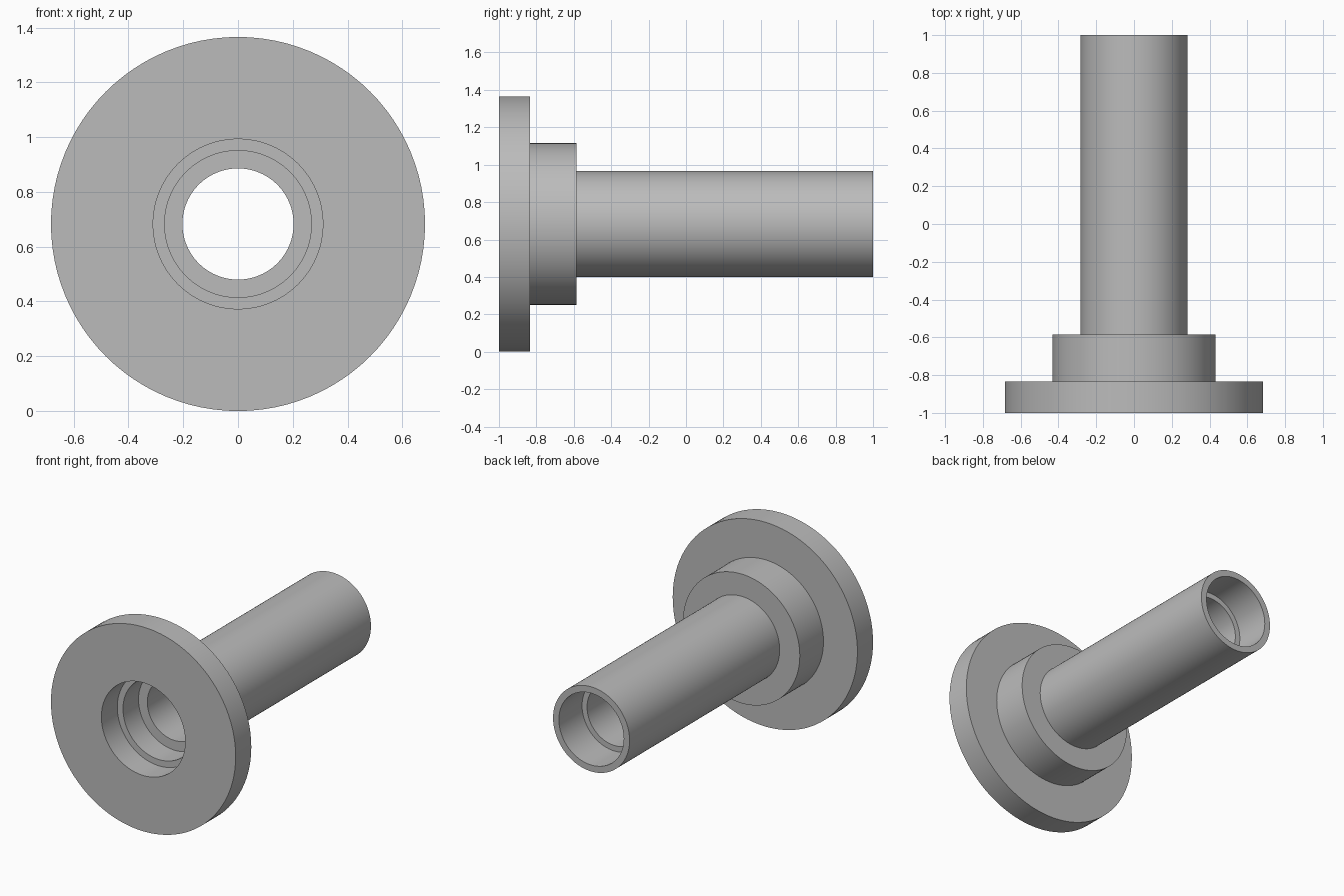
import bpy, bmesh, math
from mathutils import Matrix, Vector

cube = bpy.data.objects.get("Cube")
if cube:
    bpy.data.objects.remove(cube, do_unlink=True)

SEGMENTS = 96
AXIS_HEIGHT = 0.683

grey = bpy.data.materials.new("plain grey")
grey.use_nodes = True
grey.diffuse_color = (0.5, 0.5, 0.5, 1)
grey.node_tree.nodes["Principled BSDF"].inputs["Base Color"].default_value = (0.5, 0.5, 0.5, 1)


def lathe(name, profile):
    """Revolve a closed (radius, y) profile about the horizontal axis."""
    bm = bmesh.new()
    rings = []
    for i in range(SEGMENTS):
        turn = Matrix.Rotation(math.tau * i / SEGMENTS, 3, 'Y')
        rings.append([bm.verts.new(turn @ Vector((0, y, r))) for r, y in profile])
    count = len(profile)
    for i, ring in enumerate(rings):
        following = rings[(i + 1) % SEGMENTS]
        for j in range(count):
            k = (j + 1) % count
            bm.faces.new((ring[j], ring[k], following[k], following[j]))
    bmesh.ops.recalc_face_normals(bm, faces=bm.faces)
    mesh = bpy.data.meshes.new(name)
    bm.to_mesh(mesh)
    bm.free()
    mesh.materials.append(grey)
    obj = bpy.data.objects.new(name, mesh)
    bpy.context.collection.objects.link(obj)
    obj.location.z = AXIS_HEIGHT
    bpy.ops.object.select_all(action='DESELECT')
    obj.select_set(True)
    bpy.context.view_layer.objects.active = obj
    bpy.ops.object.shade_smooth_by_angle(angle=math.radians(30))
    return obj


# Outer side: flange, collar and long tube
outside = [(0.683, -1), (0.683, -0.835), (0.432, -0.835), (0.432, -0.585),
           (0.283, -0.585), (0.283, 1)]
# Inner side, back to front: rear counterbore, narrow bore, two front steps
bore = [(0.24, 1), (0.24, 0.755), (0.203, 0.755), (0.203, -0.668),
        (0.268, -0.668), (0.268, -0.832), (0.31, -0.832), (0.31, -1)]

lathe("flanged_bushing", outside + bore)
